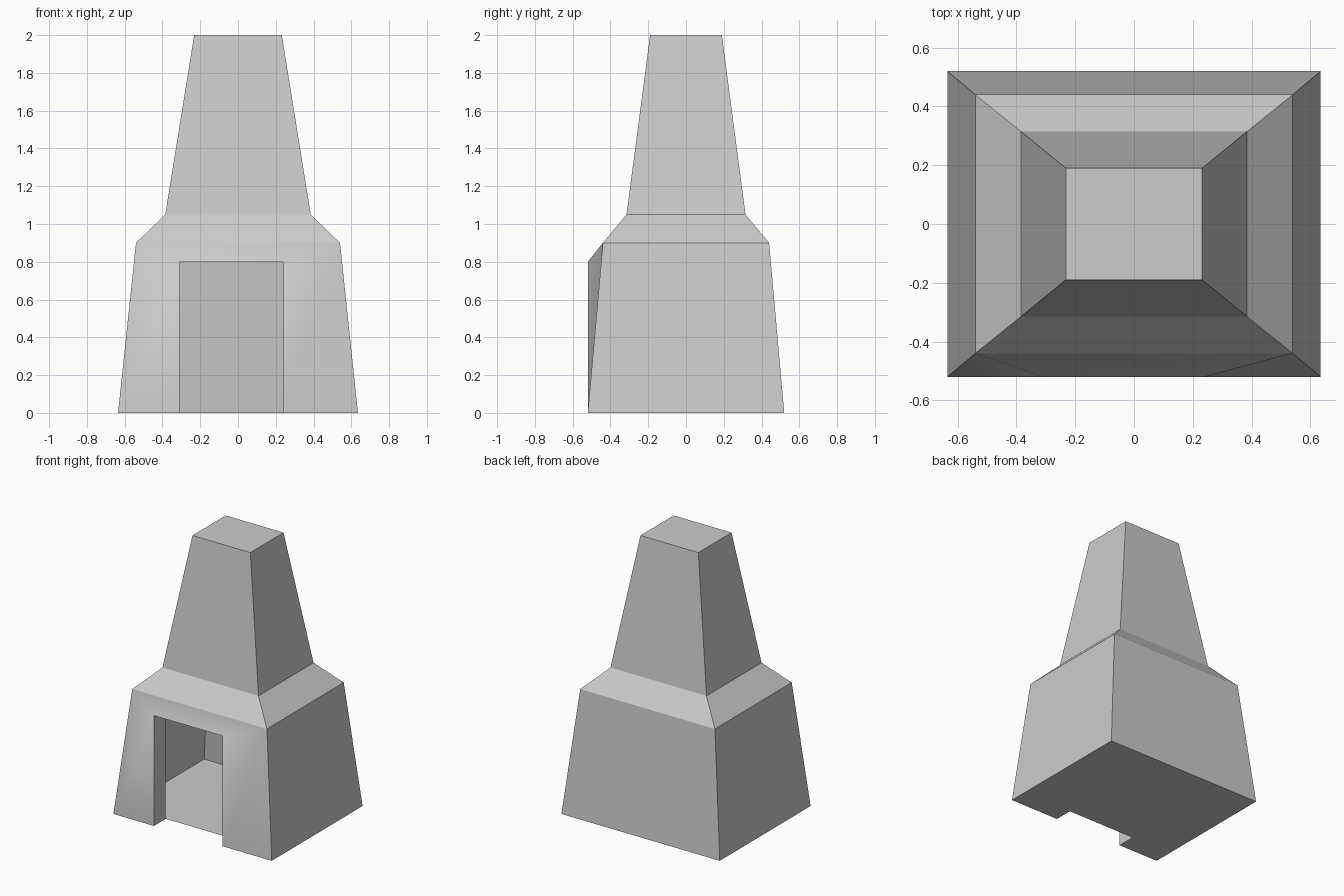
import bpy
import bmesh

if "Cube" in bpy.data.objects:
    bpy.data.objects.remove(bpy.data.objects["Cube"])

# Doorway extents: left, right, height, front plane, inner depth
DL, DR, DH, YF, YI = -0.31, 0.24, 0.80, -0.52, -0.385


def make_object(name, bm):
    mesh = bpy.data.meshes.new(name)
    bm.to_mesh(mesh)
    bm.free()
    obj = bpy.data.objects.new(name, mesh)
    bpy.context.collection.objects.link(obj)
    return obj


# Hollow furnace body: tapering rectangular levels (half width, half depth, z)
levels = [(0.635, 0.52, 0.0), (0.54, 0.44, 0.90), (0.385, 0.315, 1.05), (0.232, 0.19, 2.0)]
bm = bmesh.new()
rings = [[bm.verts.new((sx * w, sy * d, z))
          for sx, sy in ((-1, -1), (1, -1), (1, 1), (-1, 1))] for w, d, z in levels]
for n, (lo, hi) in enumerate(zip(rings, rings[1:])):
    for i in range(4):
        if n == 0 and i == 0:
            continue  # the front wall is built around the doorway
        j = (i + 1) % 4
        bm.faces.new((lo[i], lo[j], hi[j], hi[i]))
bm.faces.new(rings[-1])

# Front wall: two side pieces and a sloping piece above the doorway
base, top = rings[0], rings[1]
bl, br, tr, tl = [bm.verts.new((x, YF, z))
                  for x, z in ((DL, 0), (DR, 0), (DR, DH), (DL, DH))]
front = [bm.faces.new(f) for f in ((base[0], bl, tl, top[0]),
                                   (br, base[1], top[1], tr),
                                   (tl, tr, top[1], top[0]))]

# Doorway reveal: jambs and lintel folded inwards
ibl, ibr, itr, itl = [bm.verts.new((v.co.x, YI, v.co.z)) for v in (bl, br, tr, tl)]
for a, b, c, d in ((bl, ibl, itl, tl), (tl, itl, itr, tr), (tr, itr, ibr, br)):
    bm.faces.new((a, b, c, d))

# Floor with the doorway notch
bm.faces.new((base[0], base[3], base[2], base[1], br, ibr, ibl, bl))

# The front wall is softly shaded, all other edges stay crisp
for f in front:
    f.smooth = True
for e in bm.edges:
    e.smooth = all(f in front for f in e.link_faces)
make_object("furnace_body", bm)
